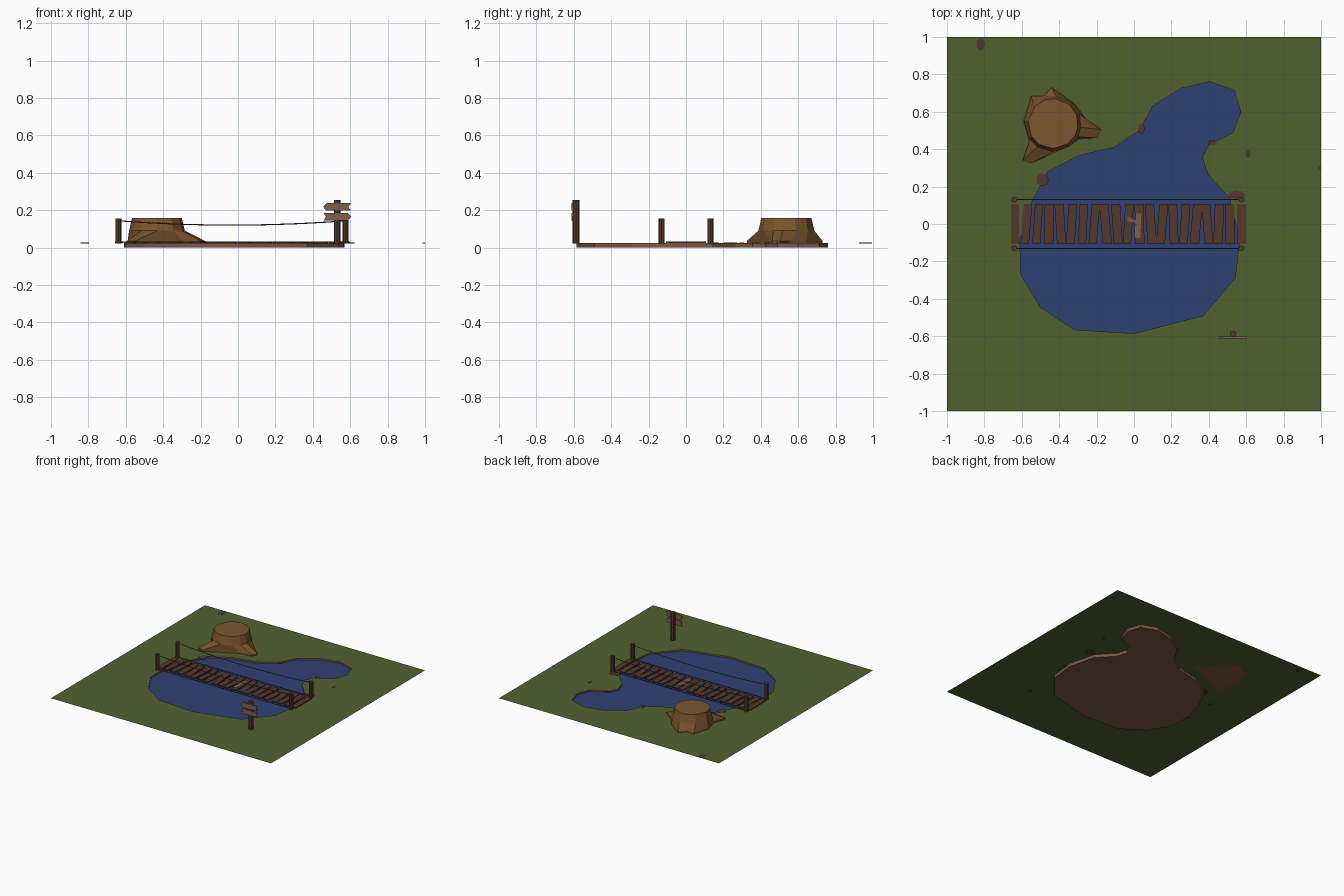
import bpy, bmesh, math, random
from mathutils import Vector, Matrix

if "Cube" in bpy.data.objects:
    bpy.data.objects.remove(bpy.data.objects["Cube"])

random.seed(4)
GZ = 0.025  # ground level


def material(name, srgb):
    m = bpy.data.materials.new(name)
    lin = [((c / 255 + 0.055) / 1.055) ** 2.4 for c in srgb]
    m.diffuse_color = (*lin, 1)
    m.use_nodes = True
    m.node_tree.nodes["Principled BSDF"].inputs["Base Color"].default_value = m.diffuse_color
    return m


GRASS = material("grass green", (81, 97, 47))
WATER = material("water blue", (47, 65, 116))
MUD = material("mud brown", (124, 89, 68))
WOOD = material("dark wood", (84, 56, 43))
BOARD = material("sign wood", (126, 95, 75))
STUMP = material("stump brown", (124, 86, 47))


def finish(bm, name, mat):
    me = bpy.data.meshes.new(name)
    bm.to_mesh(me)
    bm.free()
    me.materials.append(mat)
    ob = bpy.data.objects.new(name, me)
    bpy.context.collection.objects.link(ob)
    return ob


def loft(name, rings, mat, cap_top=True, cap_bottom=True):
    """Skin equal-length rings of points, bottom to top."""
    bm = bmesh.new()
    rows = [[bm.verts.new(p) for p in r] for r in rings]
    n = len(rows[0])
    for a, b in zip(rows, rows[1:]):
        for i in range(n):
            bm.faces.new((a[i], a[(i + 1) % n], b[(i + 1) % n], b[i]))
    if cap_bottom:
        bm.faces.new(rows[0][::-1])
    if cap_top:
        bm.faces.new(rows[-1])
    return finish(bm, name, mat)


def prism(name, pts, z0, z1, mat):
    return loft(name, [[(x, y, z) for x, y in pts] for z in (z0, z1)], mat)


def circle(cx, cy, rx, ry=None, n=8):
    ry = ry or rx
    return [(cx + rx * math.cos(2 * math.pi * i / n), cy + ry * math.sin(2 * math.pi * i / n))
            for i in range(n)]


def box(name, size, loc, mat, rot=0):
    bm = bmesh.new()
    bmesh.ops.create_cube(bm, size=1, matrix=Matrix.Translation(loc)
                          @ Matrix.Rotation(rot, 4, 'Z') @ Matrix.Diagonal((*size, 1)))
    return finish(bm, name, mat)


# Pond outline, counter-clockwise
pond = [(0, -.585), (.37, -.49), (.54, -.29), (.565, -.08), (.51, .14), (.395, .265),
        (.365, .355), (.40, .425), (.53, .49), (.57, .60), (.535, .715), (.405, .76),
        (.25, .725), (.10, .63), (.03, .50), (-.105, .41), (-.295, .365), (-.46, .28),
        (-.555, .10), (-.61, -.08), (-.605, -.27), (-.50, -.445), (-.32, -.565)]

# Ground sheet with the pond cut out
bm = bmesh.new()
for loop in ([(-1, -1), (1, -1), (1, 1), (-1, 1)], pond):
    vs = [bm.verts.new((x, y, GZ)) for x, y in loop]
    for i in range(len(vs)):
        bm.edges.new((vs[i - 1], vs[i]))
bmesh.ops.triangle_fill(bm, edges=bm.edges[:], use_beauty=True, normal=(0, 0, 1))
bm.normal_update()
for f in bm.faces:
    if f.normal.z < 0:
        f.normal_flip()
finish(bm, "ground", GRASS)

# Pond basin and water
loft("pond_basin", [[(x, y, z) for x, y in pond] for z in (0, GZ)], MUD, cap_top=False)
bm = bmesh.new()
bm.faces.new([bm.verts.new((x, y, 0.013)) for x, y in pond])
finish(bm, "water", WATER)

# Tree stump: root outline rising to a round cut top
roots = [(-.175, .505), (-.255, .56), (-.32, .645), (-.44, .73), (-.485, .685), (-.55, .685),
         (-.59, .55), (-.56, .44), (-.595, .34), (-.55, .325), (-.295, .455), (-.20, .46)]
c = Vector((-.433, .537))
mid, top = [], []
for p in roots:
    d = Vector(p) - c
    r = min(d.length, 0.134)
    q = c + d.normalized() * r
    m = c + d.normalized() * min(d.length, 0.15)
    top.append((q.x, q.y, 0.158))
    mid.append((m.x, m.y, 0.09))
low = [(x, y, 0.035) for x, y in roots]
# spread the doubled root tips around the trunk so the top stays round
for ring, rad, z in ((mid, 0.15, 0.09), (top, 0.134, 0.158)):
    for i, deg in enumerate((-8, 20, 50, 85, 108, 135, 175, 210, 236, 270, 305, 332)):
        a = math.radians(deg)
        ring[i] = (c.x + rad * math.cos(a), c.y + rad * math.sin(a), z)
base = [(x, y, GZ - 0.001) for x, y in roots]
loft("tree_stump", [base, low, mid, top], STUMP)

# Bridge planks, slightly askew
X0, X1 = -0.636, 0.574
for i in range(21):
    x = X0 + (X1 - X0) * i / 20
    tilt = 0 if i in (0, 20) else math.radians(random.uniform(-6, 6))
    box("bridge_plank", (random.uniform(.042, .05), .212, .007), (x, 0, .029), WOOD, tilt)

# Bridge posts and ropes on both sides
for s in (-1, 1):
    y = 0.13 * s
    for x in (X0 - .004, X1 + .001):
        prism("bridge_post", circle(x, y, 0.016), GZ - .002, 0.155, WOOD)
    for name, sag, z in (("hand_rope", 0.023, 0.143), ("deck_rope", 0, 0.029)):
        cu = bpy.data.curves.new(name, 'CURVE')
        cu.dimensions = '3D'
        cu.bevel_depth = 0.003
        cu.bevel_resolution = 0
        sp = cu.splines.new('POLY')
        sp.points.add(10)
        for k, pt in enumerate(sp.points):
            t = k / 10
            pt.co = (X0 + (X1 - X0) * t, y, z - sag * 4 * t * (1 - t), 1)
        cu.materials.append(WOOD)
        bpy.context.collection.objects.link(bpy.data.objects.new(name, cu))

# Signpost with two arrow boards
prism("sign_post", circle(.53, -.588, .018), GZ - .002, .253, WOOD)
for s, z in ((-1, .217), (1, .165)):
    h = 0.02
    prof = [(-.073, -h), (.058, -h), (.075, 0), (.058, h), (-.073, h), (-.06, 0)]
    loft("sign_board", [[(.53 + s * u, y, z + s * v) for u, v in prof]
                        for y in (-.602, -.612)], BOARD)

# Flat stones and dirt patches
for x, y, rx, ry in ((-.82, .96, .024, .036), (-.49, .237, .034, .036), (.55, .155, .048, .023),
                     (.61, .375, .012, .024), (.993, .3, .006, .014), (.42, .435, .02, .015),
                     (.04, .51, .018, .03)):
    prism("dirt_patch", circle(x, y, rx, ry, 7), GZ - .002, GZ + .002, WOOD)
prism("deck_patch", [(0, -.075), (.035, -.075), (.038, .055), (.01, .055), (.012, .02),
                     (-.035, .04), (-.035, .015), (.005, .005)], .031, .0335, BOARD)
